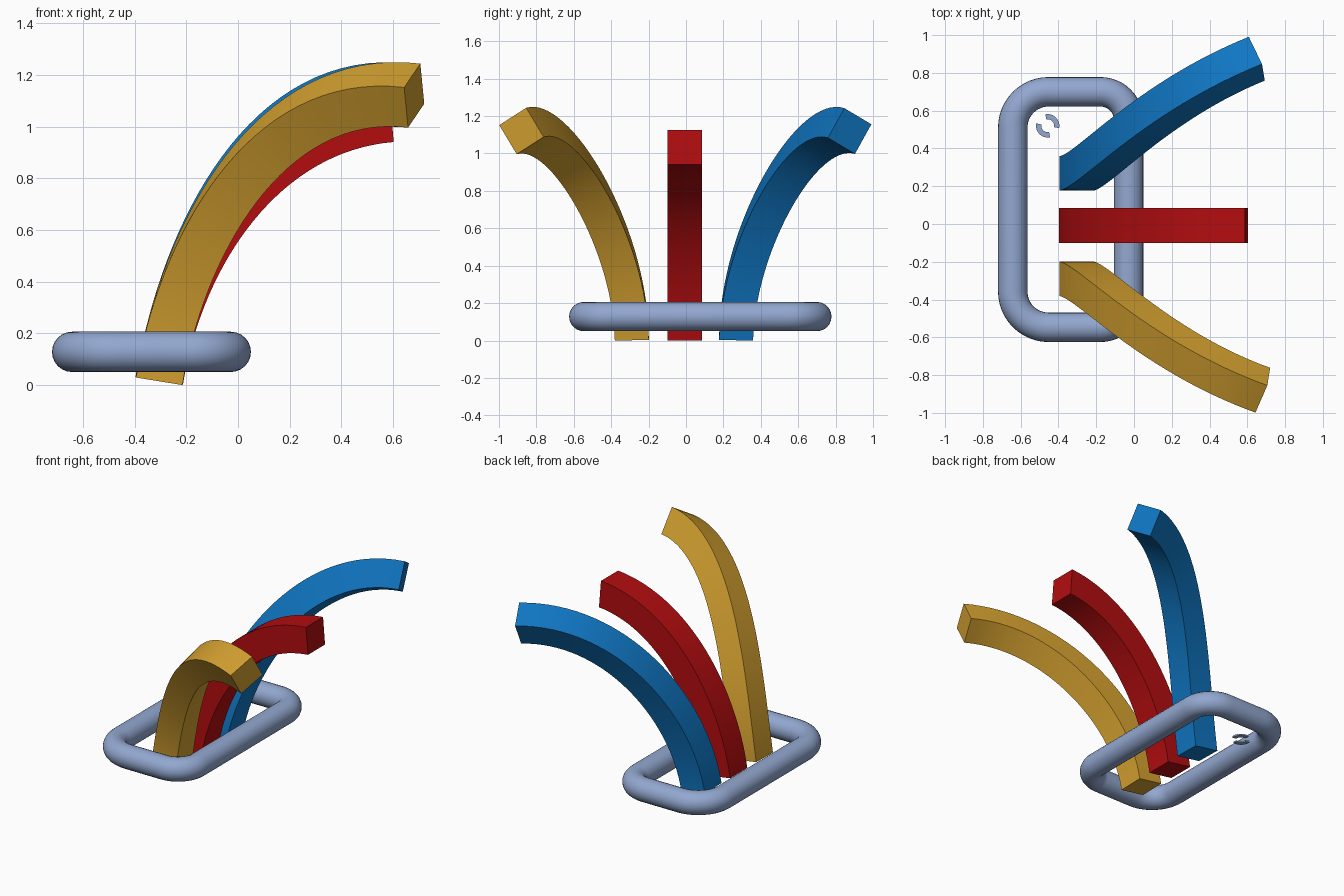
import bpy, bmesh, math
from mathutils import Vector, Quaternion

if "Cube" in bpy.data.objects:
    bpy.data.objects.remove(bpy.data.objects["Cube"])


def material(name, rgb):
    m = bpy.data.materials.new(name)
    m.diffuse_color = (*rgb, 1)
    m.use_nodes = True
    m.node_tree.nodes["Principled BSDF"].inputs["Base Color"].default_value = m.diffuse_color
    return m


BLUE = material("blue", (0.005, 0.18, 0.54))
RED = material("red", (0.45, 0.004, 0.005))
GOLD = material("gold", (0.67, 0.36, 0.03))
GREY = material("blue_grey", (0.29, 0.39, 0.63))


def loft(name, rings, mat, closed=False):
    """Skin a list of cross-section rings into a mesh object."""
    bm = bmesh.new()
    rows = [[bm.verts.new(p) for p in r] for r in rings]
    pairs = list(zip(rows, rows[1:])) + ([(rows[-1], rows[0])] if closed else [])
    for a, b in pairs:
        n = len(a)
        for i in range(n):
            j = (i + 1) % n
            bm.faces.new((a[i], a[j], b[j], b[i]))
    if not closed:
        bm.faces.new(rows[0])
        bm.faces.new(rows[-1])
    bmesh.ops.recalc_face_normals(bm, faces=bm.faces)
    me = bpy.data.meshes.new(name)
    bm.to_mesh(me)
    bm.free()
    me.materials.append(mat)
    ob = bpy.data.objects.new(name, me)
    bpy.context.collection.objects.link(ob)
    bpy.ops.object.select_all(action='DESELECT')
    bpy.context.view_layer.objects.active = ob
    ob.select_set(True)
    bpy.ops.object.shade_smooth_by_angle(angle=math.radians(35))
    return ob


def bar(name, start, t0, end, t1, end_up, h, k, half, mat, steps=32):
    """Square bar swept along a Bezier, with a natural roll ending at end_up."""
    p0, p3 = Vector(start), Vector(end)
    t0, t1 = Vector(t0).normalized(), Vector(t1).normalized()
    p1, p2 = p0 + t0 * h, p3 - t1 * k
    pts, tans, ups = [], [], []
    for i in range(steps + 1):
        t = i / steps
        s = 1 - t
        pts.append(p0*s**3 + p1*3*s*s*t + p2*3*s*t*t + p3*t**3)
        tans.append(((p1-p0)*s*s + (p2-p1)*2*s*t + (p3-p2)*t*t).normalized())
    up = Vector((-1, 0, 0))
    up = (up - tans[0] * up.dot(tans[0])).normalized()
    for i, t in enumerate(tans):
        if i:
            up = tans[i-1].rotation_difference(t) @ up
        ups.append(up.copy())
    # leftover roll is spread evenly along the bar
    goal = Vector(end_up)
    goal = (goal - tans[-1] * goal.dot(tans[-1])).normalized()
    roll = math.atan2(ups[-1].cross(goal).dot(tans[-1]), ups[-1].dot(goal))
    rings = []
    for i, (p, t, u) in enumerate(zip(pts, tans, ups)):
        u = Quaternion(t, roll * i / steps) @ u
        v = t.cross(u)
        rings.append([p + (u*a + v*b) * half
                      for a, b in ((1, 1), (1, -1), (-1, -1), (-1, 1))])
    return loft(name, rings, mat)


# Three curved bars
bar("middle_bar", (-0.305, -0.007, 0.016), (0.16, 0, 0.987),
    (0.595, -0.007, 1.033), (0.99, 0, 0.08), (0, 0, 1), 0.5, 0.5, 0.093, RED)
bar("front_bar", (-0.305, -0.29, 0.016), (0.16, -0.02, 0.987),
    (0.682, -0.88, 1.12), (0.93, -0.335, -0.11), (-0.01, -0.095, 0.155),
    0.55, 0.6, 0.091, GOLD)
bar("back_bar", (-0.305, 0.268, 0.016), (0.16, 0.02, 0.987),
    (0.65, 0.875, 1.12), (0.915, 0.37, -0.12), (-0.005, 0.09, 0.155),
    0.55, 0.6, 0.091, BLUE)

# Rounded rectangular loop made of round tube
TUBE = 0.078
X0, X1, Y0, Y1 = -0.642, -0.028, -0.547, 0.70
rings = []
for x, y, sx, sy, r, a0 in ((X1, Y1, -1, -1, 0.15, 0), (X0, Y1, 1, -1, 0.19, 90),
                            (X0, Y0, 1, 1, 0.19, 180), (X1, Y0, -1, 1, 0.15, 270)):
    c = Vector((x + sx * r, y + sy * r, 0.128))
    for i in range(13):
        a = math.radians(a0 + 90 * i / 12)
        d = Vector((math.cos(a), math.sin(a), 0))
        rings.append([c + d * (r + TUBE * math.cos(b)) + Vector((0, 0, TUBE * math.sin(b)))
                      for b in (2 * math.pi * j / 24 for j in range(24))])
loft("tube_loop", rings, GREY, closed=True)

# Two small flat arcs inside the loop
for name, a0 in (("small_arc_right", -12), ("small_arc_left", 168)):
    rings = []
    for i in range(13):
        a = math.radians(a0 + 114 * i / 12)
        rings.append([(-0.457 + r * math.cos(a), 0.52 + r * math.sin(a), z)
                      for r, z in ((0.034, 0.06), (0.062, 0.06), (0.062, 0.07), (0.034, 0.07))])
    loft(name, rings, GREY)
